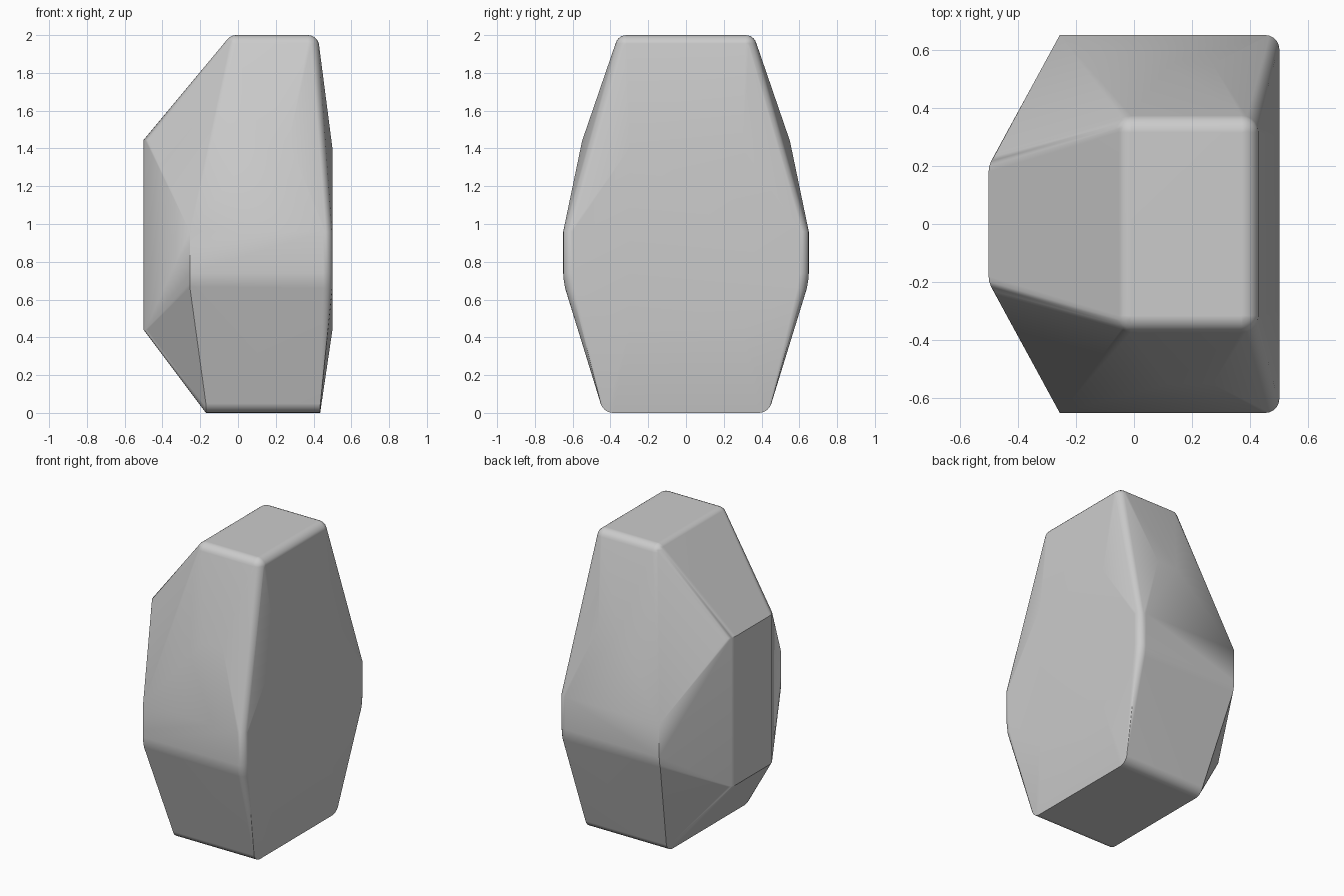
import bpy, bmesh, math
from mathutils import Vector

cube = bpy.data.objects.get("Cube")
if cube:
    bpy.data.objects.remove(cube, do_unlink=True)

points = []


def add(x, y, z):
    """Add a corner on both the front and the back half."""
    points.extend([(x, y, z), (x, -y, z)])


def arc(centre, radius, axes, start, end, steps=5):
    """Add a rounded edge section, turning from the first axis to the second."""
    for i in range(steps + 1):
        a = math.radians(start + (end - start) * i / steps)
        p = Vector(centre)
        p[axes[0]] += radius * math.cos(a)
        p[axes[1]] += radius * math.sin(a)
        add(*p)


def ball(centre, radius, rings=6, segments=20):
    """Add the upper half of a rounded corner."""
    for r in range(rings + 1):
        tilt = math.pi / 2 * r / rings
        ring_radius = radius * math.cos(tilt)
        z = centre[2] + radius * math.sin(tilt)
        for s in range(segments):
            a = 2 * math.pi * s / segments
            add(centre[0] + ring_radius * math.cos(a),
                centre[1] + ring_radius * math.sin(a), z)


# Rounded top block
for x in (-0.01, 0.37):
    ball((x, 0.315, 1.94), 0.06)

# Shoulder ridge
add(0.12, 0.55, 1.44)
add(0.27, 0.55, 1.44)

# Flat left side: straight ends and rounded upright edges
add(0.5, 0.3, 1.4)
add(0.5, 0.3, 0.44)
for z in (0.96, 0.74):
    arc((0.45, 0.6, z), 0.05, (0, 1), 0, 90)
arc((0.45, 0.59, 0.66), 0.05, (0, 1), 0, 90)

# Widest band and its soft lower bend
add(-0.255, 0.65, 0.96)
for x in (-0.255, 0.45):
    arc((x, 0.4, 0.74), 0.25, (1, 2), 0, -17, 4)

# Narrow right side with rounded upright edges
for z in (1.445, 0.44):
    arc((-0.42, 0.18, z), 0.08, (0, 1), 180, 126, 4)

# Base with rounded front and back edges
for x in (-0.17, 0.435):
    arc((x, 0.385, 0.07), 0.07, (1, 2), -17, -90)

bm = bmesh.new()
for p in points:
    bm.verts.new(p)
bmesh.ops.remove_doubles(bm, verts=bm.verts[:], dist=0.0005)
hull = bmesh.ops.convex_hull(bm, input=bm.verts[:])
loose = [v for v in bm.verts if not v.link_faces]
bmesh.ops.delete(bm, geom=loose, context='VERTS')
bmesh.ops.dissolve_limit(bm, angle_limit=math.radians(0.8),
                         verts=bm.verts[:], edges=bm.edges[:])
bmesh.ops.recalc_face_normals(bm, faces=bm.faces[:])

mesh = bpy.data.meshes.new("rock")
bm.to_mesh(mesh)
bm.free()
rock = bpy.data.objects.new("rock", mesh)
bpy.context.collection.objects.link(rock)

# Stone colour
stone = bpy.data.materials.new("light grey stone")
stone.use_nodes = True
colour = (0.6, 0.6, 0.6, 1)
stone.diffuse_color = colour
stone.node_tree.nodes["Principled BSDF"].inputs["Base Color"].default_value = colour
mesh.materials.append(stone)

# Soft bevels with crisp facets
bpy.ops.object.select_all(action='DESELECT')
rock.select_set(True)
bpy.context.view_layer.objects.active = rock
bpy.ops.object.shade_smooth_by_angle(angle=math.radians(24))
weighted = rock.modifiers.new("even_shading", 'WEIGHTED_NORMAL')
weighted.keep_sharp = True
